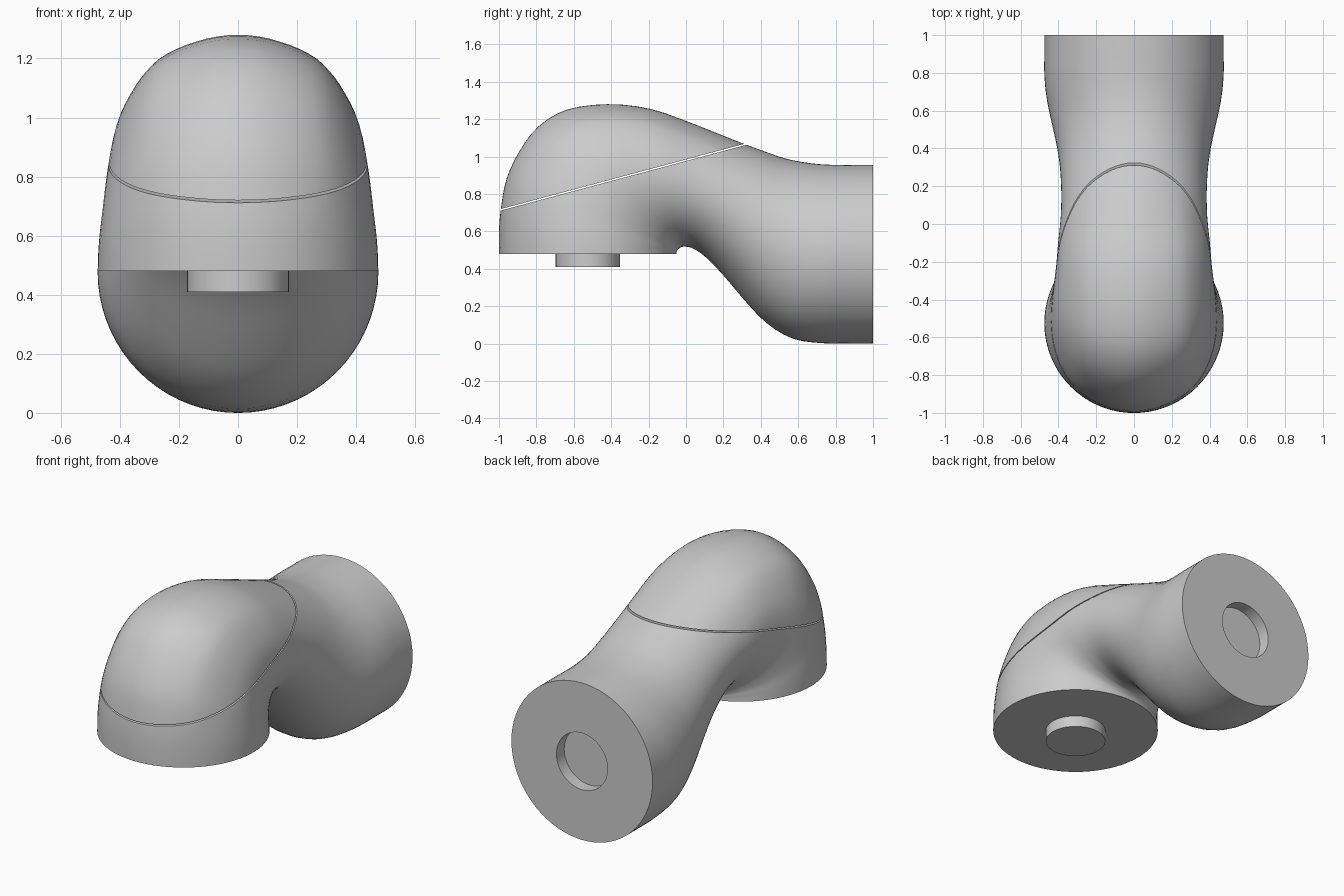
import bpy, bmesh, math
from mathutils import Vector

old = bpy.data.objects.get("Cube")
if old:
    bpy.data.objects.remove(old, do_unlink=True)

SIDES = 72
STEPS = 3
PEG_RADIUS = 0.172
PEG_Y = -0.525

grey = bpy.data.materials.new("plain grey")
grey.use_nodes = True
grey.diffuse_color = (0.6, 0.6, 0.6, 1)
grey.node_tree.nodes["Principled BSDF"].inputs["Base Color"].default_value = grey.diffuse_color

# Sections along the bend: inner y, inner z, outer y, outer z, half width
KEYS = [
    (-.05, .48, -1, .48, .475),
    (-.05, .49, -1, .6, .473),
    (-.048, .495, -.99, .72, .468),
    (-.046, .5, -.96, .88, .458),
    (-.043, .503, -.89, 1.03, .448),
    (-.04, .506, -.79, 1.16, .437),
    (-.035, .51, -.64, 1.25, .425),
    (-.028, .514, -.42, 1.28, .412),
    (-.015, .518, -.19, 1.255, .402),
    (.03, .512, .04, 1.175, .388),
    (.1, .467, .24, 1.095, .385),
    (.2, .365, .4, 1.035, .392),
    (.31, .235, .53, .99, .41),
    (.43, .11, .64, .968, .435),
    (.57, .027, .73, .958, .46),
    (.72, .003, .83, .955, .474),
    (.86, 0, .91, .955, .475),
    (1, 0, 1, .955, .475),
]


def blend(a, b, c, d, t):
    """Smooth curve from b to c."""
    return b + 0.5 * t * (c - a + t * (2 * a - 5 * b + 4 * c - d + t * (3 * (b - c) + d - a)))


def sections():
    last = len(KEYS) - 1
    for i in range(last):
        near = [KEYS[min(max(i + k, 0), last)] for k in (-1, 0, 1, 2)]
        for s in range(STEPS):
            yield i + s / STEPS, [blend(*v, s / STEPS) for v in zip(*near)]
    yield last, KEYS[last]


def add_ring(bm, position, section):
    iy, iz, oy, oz, width = section
    centre = Vector((0, (iy + oy) / 2, (iz + oz) / 2))
    out = Vector((0, (oy - iy) / 2, (oz - iz) / 2))
    # soft shoulder line along both sides of the crown
    crown = max(0, math.sin(math.pi * (position - 1) / 10)) if 1 < position < 11 else 0
    ring = []
    for k in range(SIDES):
        angle = 2 * math.pi * k / SIDES
        off = abs(math.degrees(math.acos(math.cos(angle))) - 40)
        swell = 1 + 0.022 * crown * max(0, 1 - off / 20)
        side = Vector((width * math.sin(angle), 0, 0))
        ring.append(bm.verts.new(centre + swell * (out * math.cos(angle) + side)))
    return ring


def loft():
    bm = bmesh.new()
    rings = [add_ring(bm, p, s) for p, s in sections()]
    # round socket sunk into the rear end
    mid = KEYS[-1][3] / 2
    for y in (1, 0.925):
        rings.append(add_ring(bm, 0, (y, mid - PEG_RADIUS, y, mid + PEG_RADIUS, PEG_RADIUS)))
    for a, b in zip(rings, rings[1:]):
        for k in range(SIDES):
            n = (k + 1) % SIDES
            bm.faces.new((a[k], a[n], b[n], b[k]))
    bm.faces.new(rings[0])
    bm.faces.new(rings[-1])
    return bm


def finish(bm, name):
    bmesh.ops.recalc_face_normals(bm, faces=bm.faces)
    mesh = bpy.data.meshes.new(name)
    bm.to_mesh(mesh)
    bm.free()
    mesh.materials.append(grey)
    obj = bpy.data.objects.new(name, mesh)
    bpy.context.collection.objects.link(obj)
    bpy.ops.object.select_all(action='DESELECT')
    obj.select_set(True)
    bpy.context.view_layer.objects.active = obj
    bpy.ops.object.shade_smooth_by_angle(angle=math.radians(35))
    return obj


# Lower housing and domed cover, parted by a thin slanted seam
seam_start, seam_end = Vector((0, -1, .713)), Vector((0, .32, 1.066))
run = seam_end - seam_start
normal = Vector((0, -run.z, run.y)).normalized()
for name, side in (("lower_housing", -1), ("domed_cover", 1)):
    bm = loft()
    cut = bmesh.ops.bisect_plane(
        bm, geom=bm.verts[:] + bm.edges[:] + bm.faces[:], dist=1e-5,
        plane_co=seam_start + normal * side * 0.004, plane_no=normal,
        clear_outer=side < 0, clear_inner=side > 0)
    rim = [e for e in bm.edges if e.is_boundary]
    bmesh.ops.holes_fill(bm, edges=rim, sides=0)
    finish(bm, name)

# Mounting peg under the front end
bm = bmesh.new()
bmesh.ops.create_cone(bm, cap_ends=True, segments=48, radius1=PEG_RADIUS,
                      radius2=PEG_RADIUS, depth=0.08)
bmesh.ops.translate(bm, vec=(0, PEG_Y, 0.45), verts=bm.verts)
finish(bm, "mounting_peg")
